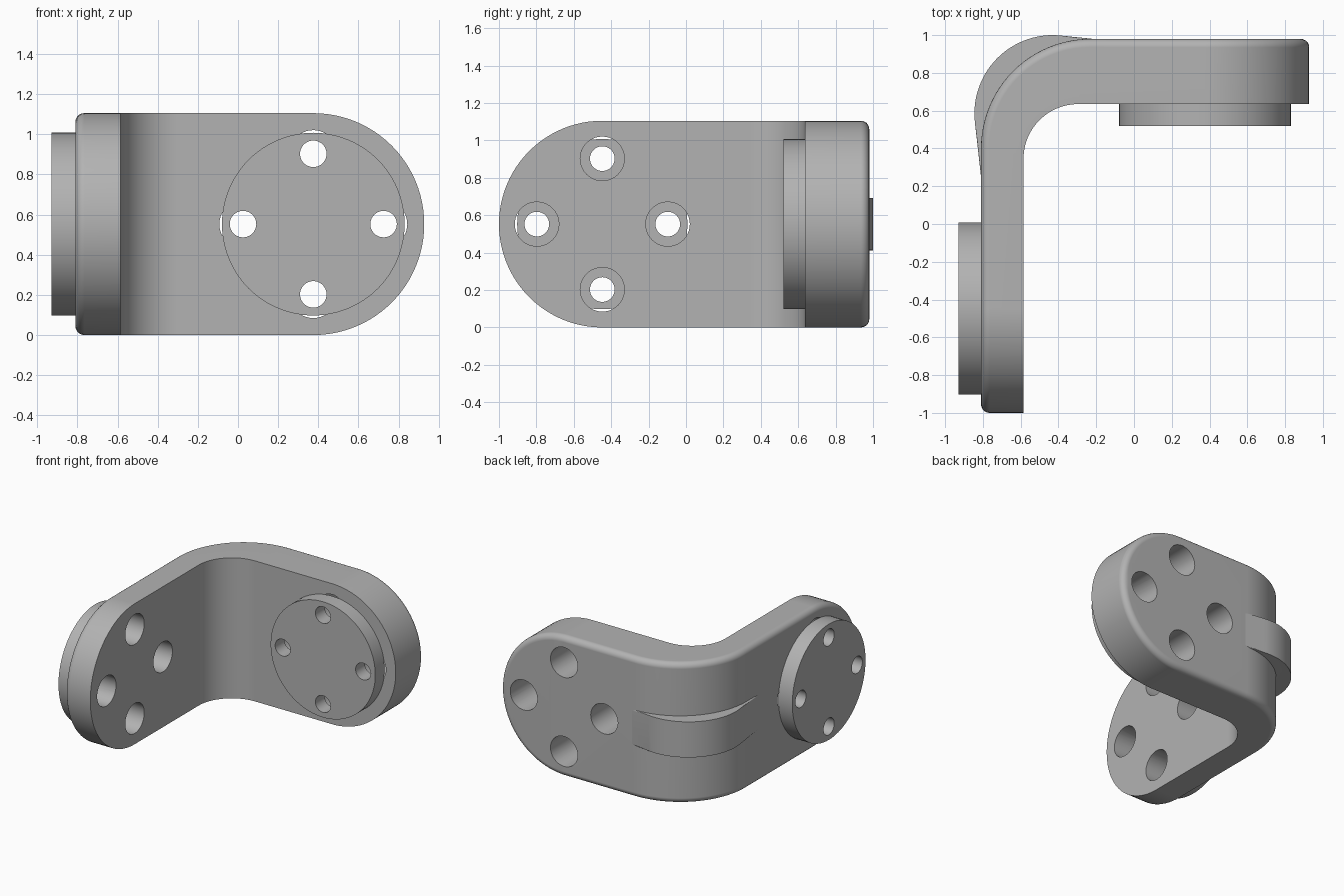
import bpy, bmesh
from math import sin, cos, pi, radians
from mathutils import Matrix, Vector

cube = bpy.data.objects.get("Cube")
if cube:
    bpy.data.objects.remove(cube, do_unlink=True)

GREY = (0.45, 0.45, 0.45, 1)
metal = bpy.data.materials.new("plain grey")
metal.use_nodes = True
metal.diffuse_color = GREY
metal.node_tree.nodes["Principled BSDF"].inputs["Base Color"].default_value = GREY

R = 0.5525                      # half height and end radius
OUT_X, IN_X = -0.81, -0.585     # thin arm faces
OUT_Y, IN_Y = 0.98, 0.635       # thick arm faces
END_Y, END_X = -0.4475, 0.375   # centres of the rounded ends


def make_object(name, bm):
    bmesh.ops.recalc_face_normals(bm, faces=bm.faces)
    mesh = bpy.data.meshes.new(name)
    bm.to_mesh(mesh)
    bm.free()
    mesh.materials.append(metal)
    obj = bpy.data.objects.new(name, mesh)
    bpy.context.collection.objects.link(obj)
    return obj


def finish(obj):
    bpy.ops.object.select_all(action='DESELECT')
    obj.select_set(True)
    bpy.context.view_layer.objects.active = obj
    for mod in list(obj.modifiers):
        bpy.ops.object.modifier_apply(modifier=mod.name)
    bpy.ops.object.shade_smooth_by_angle(angle=radians(30))
    obj.modifiers.new("flat face normals", 'WEIGHTED_NORMAL').keep_sharp = True


def add_cylinder(bm, centre, axis, radius, depth, segments):
    turn = Vector((0, 0, 1)).rotation_difference(Vector(axis)).to_matrix().to_4x4()
    bmesh.ops.create_cone(bm, cap_ends=True, segments=segments, radius1=radius,
                          radius2=radius, depth=depth,
                          matrix=Matrix.Translation(centre) @ turn)


def cut_holes(obj, name, centre, axis, radius):
    # four holes in a cross around the centre
    bm = bmesh.new()
    side = Vector(axis).cross(Vector((0, 0, 1)))
    for step in (side, -side, Vector((0, 0, 1)), Vector((0, 0, -1))):
        add_cylinder(bm, Vector(centre) + step * 0.35, axis, radius, 0.6, 40)
    cutter = make_object(name, bm)
    cutter.hide_render = True
    mod = obj.modifiers.new(name, 'BOOLEAN')
    mod.operation, mod.solver, mod.object = 'DIFFERENCE', 'EXACT', cutter
    return cutter


def body_stations(inset):
    """Outer point, inner point and half height along the bent plate."""
    r, n = R - inset, 24
    for i in range(n + 1):
        a = pi / 2 * i / n
        y = END_Y - r * cos(a)
        yield (OUT_X, y), (IN_X, y), r * sin(a)
    for i in range(n + 1):
        a = pi - pi / 2 * i / n
        c, s = cos(a), sin(a)
        yield ((OUT_X + 0.58 * (1 + c), OUT_Y - 0.58 * (1 - s)),
               (IN_X + 0.29 * (1 + c), IN_Y - 0.29 * (1 - s)), r)
    for i in range(n + 1):
        a = pi / 2 * (1 - i / n)
        x = END_X + r * cos(a)
        yield (x, OUT_Y), (x, IN_Y), r * sin(a)


def build_body():
    bm = bmesh.new()
    fillet, steps = 0.045, 5
    layers = [(fillet * (1 - sin(pi / 2 * k / steps)),
               fillet * (1 - cos(pi / 2 * k / steps))) for k in range(steps + 1)]
    layers.append((0, None))
    rings = []
    for inset, depth in layers:
        top, bottom = [], []
        for outer, inner, h in body_stations(inset):
            o, i = Vector(outer), Vector(inner)
            p = i if depth is None else o + (i - o).normalized() * depth
            top.append(bm.verts.new((p.x, p.y, R + h)))
            bottom.append(top[-1] if h < 1e-6 else bm.verts.new((p.x, p.y, R - h)))
        # the far end also closes to a point
        if bottom[-1] is not top[-1] and (top[-1].co - bottom[-1].co).length < 1e-5:
            bm.verts.remove(bottom[-1])
            bottom[-1] = top[-1]
        rings.append((top, bottom))

    def strip(a, b):
        for j in range(len(a) - 1):
            corners = list(dict.fromkeys((a[j], a[j + 1], b[j + 1], b[j])))
            bm.faces.new(corners)

    for (t0, b0), (t1, b1) in zip(rings, rings[1:]):
        strip(t0, t1)
        strip(b0, b1)
    strip(*rings[0])
    strip(*rings[-1])
    return make_object("bent_body", bm)


def build_rib():
    # crescent that swells from the outside of the bend
    arc = [radians(188 - 106 * i / 28) for i in range(29)]
    outline = [(-0.80, 0.16)]
    outline += [(-0.43 + 0.415 * cos(a), 0.585 + 0.415 * sin(a)) for a in arc]
    outline += [(-0.12, 0.97), (-0.2, 0.85), (-0.56, 0.68), (-0.7, 0.3)]
    outer_count = len(outline) - 3
    bm = bmesh.new()
    low = [bm.verts.new((x, y, R - 0.14)) for x, y in outline]
    high = [bm.verts.new((x, y, R + 0.14)) for x, y in outline]
    bm.faces.new(low)
    bm.faces.new(high)
    for i in range(len(outline)):
        j = (i + 1) % len(outline)
        bm.faces.new((low[i], low[j], high[j], high[i]))
    edges = [bm.edges.get((row[i], row[i + 1]))
             for row in (low, high) for i in range(outer_count - 1)]
    bmesh.ops.bevel(bm, geom=edges, offset=0.025, segments=4, profile=0.5,
                    affect='EDGES', clamp_overlap=True)
    return make_object("bend_rib", bm)


def build_disc(name, centre, axis, depth):
    bm = bmesh.new()
    add_cylinder(bm, centre, axis, 0.455, depth, 96)
    return make_object(name, bm)


body = build_body()
front_disc = build_disc("front_disc", (END_X, 0.5775, R), (0, 1, 0), 0.115)
side_disc = build_disc("side_disc", (-0.87, END_Y, R), (1, 0, 0), 0.12)
rib = build_rib()

# wide bores through the arms, narrow ones through the discs
cutters = [
    cut_holes(body, "thick_arm_bores", (END_X, 0.8, R), (0, 1, 0), 0.118),
    cut_holes(body, "thin_arm_bores", (-0.7, END_Y, R), (1, 0, 0), 0.118),
    cut_holes(front_disc, "front_disc_bores", (END_X, 0.6, R), (0, 1, 0), 0.066),
    cut_holes(side_disc, "side_disc_bores", (-0.87, END_Y, R), (1, 0, 0), 0.066),
]
for part in (body, front_disc, side_disc, rib):
    finish(part)
for cutter in cutters:
    bpy.data.objects.remove(cutter, do_unlink=True)
